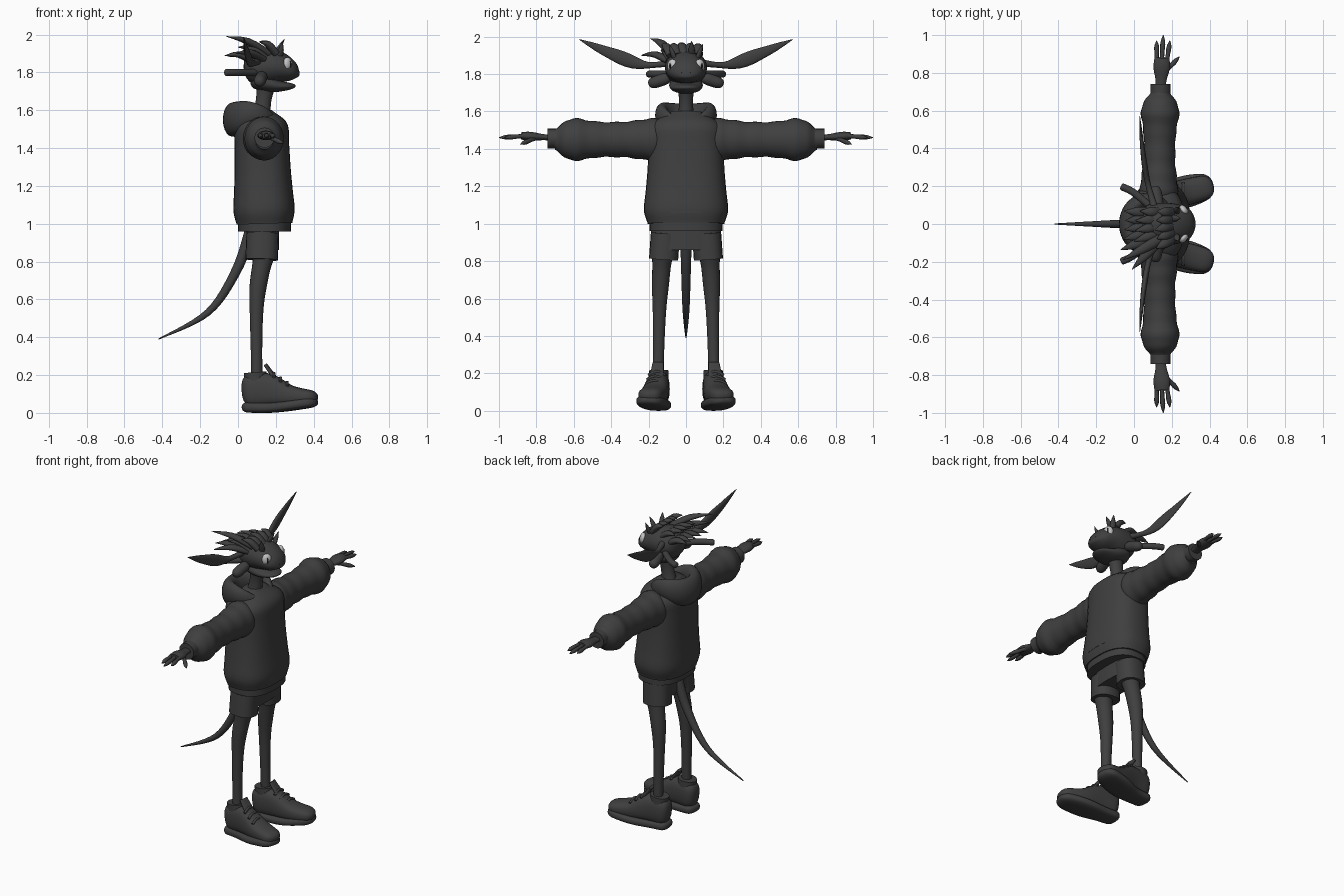
import bpy, bmesh, math, random
from mathutils import Vector, Matrix

default_cube = bpy.data.objects.get("Cube")
if default_cube:
    bpy.data.objects.remove(default_cube, do_unlink=True)


def material(name, grey):
    mat = bpy.data.materials.new(name)
    mat.use_nodes = True
    colour = (grey, grey, grey, 1)
    mat.diffuse_color = colour
    mat.node_tree.nodes["Principled BSDF"].inputs["Base Color"].default_value = colour
    return mat


CHARCOAL = material("charcoal", .05)
PALE = material("pale_eye", .55)
BLACK = material("black_pupil", .01)
FORWARD, SIDE, UP = Matrix.Identity(3)


def finish(name, bm, mat, mirror):
    """Turn the mesh into a smooth-shaded object, mirrored across y if wanted."""
    bmesh.ops.recalc_face_normals(bm, faces=bm.faces)
    mesh = bpy.data.meshes.new(name)
    bm.to_mesh(mesh)
    bm.free()
    mesh.materials.append(mat)
    obj = bpy.data.objects.new(name, mesh)
    bpy.context.collection.objects.link(obj)
    bpy.ops.object.select_all(action='DESELECT')
    obj.select_set(True)
    bpy.context.view_layer.objects.active = obj
    bpy.ops.object.shade_smooth_by_angle(angle=math.radians(50))
    if mirror:
        modifier = obj.modifiers.new("Mirror", 'MIRROR')
        modifier.use_axis = (False, True, False)


def curve(values, t, closed=False):
    """Smooth curve through evenly spaced numbers or points."""
    if isinstance(values, float):
        return values
    count = len(values)
    place = t * (count if closed else count - 1)
    first = int(place) if closed else min(int(place), count - 2)
    f = place - first
    picks = range(first - 1, first + 3)
    p, q, r, s = (values[k % count if closed else max(0, min(k, count - 1))] for k in picks)
    return q + f / 2 * (r - p + f * (2 * p - 5 * q + 4 * r - s + f * (3 * (q - r) + s - p)))


def sweep(name, path, width, depth=None, flat=1, ref=UP, power=2, rounded=0,
          ripple=0, mirror=False, closed=False, sides=20, steps=28):
    """Sweep a rounded section along a path; depth is its half size along ref."""
    path = [Vector(p) for p in path]
    times = [k / steps if closed else (1 - math.cos(math.pi * k / steps)) / 2
             for k in range(steps if closed else steps + 1)]
    spots = [curve(path, t, closed) for t in times]
    last = len(spots) - 1
    bm = bmesh.new()
    rings = []
    for k, t in enumerate(times):
        ahead = spots[(k + 1) % len(spots)] if closed else spots[min(k + 1, last)]
        behind = spots[k - 1] if closed else spots[max(k - 1, 0)]
        along = (ahead - behind).normalized()
        v = (ref - ref.dot(along) * along).normalized()
        u = v.cross(along)
        a = curve(width, t, closed)
        b = curve(depth, t, closed) if depth else a * flat
        scale = 1 + ripple * math.sin(7 * math.tau * t)
        edge = min(t, 1 - t)
        if edge < rounded:
            scale *= math.sqrt(max(0, 1 - (1 - edge / rounded) ** 2))
        ring = []
        for n in range(sides):
            angle = math.tau * n / sides
            c, s = (math.copysign(abs(w) ** (2 / power), w) for w in (math.cos(angle), math.sin(angle)))
            ring.append(bm.verts.new(spots[k] + (u * a * c + v * b * s) * max(scale, .02)))
        rings.append(ring)
    for k in range(len(rings) if closed else last):
        low, high = rings[k], rings[(k + 1) % len(rings)]
        for n in range(sides):
            m = (n + 1) % sides
            bm.faces.new((low[n], low[m], high[m], high[n]))
    if not closed:
        bm.faces.new(rings[0])
        bm.faces.new(rings[-1])
    finish(name, bm, CHARCOAL, mirror)


def ball(name, centre, size, mat, turn):
    bm = bmesh.new()
    bmesh.ops.create_uvsphere(bm, u_segments=20, v_segments=12, radius=1)
    turned = Matrix.Rotation(math.radians(turn), 4, 'Z')
    bm.transform(Matrix.Translation(centre) @ turned @ Matrix.Diagonal((*size, 1)))
    finish(name, bm, mat, True)


def spike(name, base, tip, radius=.028, lift=.02, mirror=False):
    base, tip = Vector(base), Vector(tip)
    middle = (base + tip) / 2 + UP * lift
    sweep(name, [base, middle, tip], (radius, radius * .9, .002), flat=.7,
          mirror=mirror, sides=10, steps=10)


# Hoodie body, hem and pocket
sweep("hoodie_body", [(.14, 0, 1), (.12, 0, 1.6)], (.205, .225, .215, .205, .2, .19, .08),
      flat=.72, ref=FORWARD, power=2.5, sides=32)
sweep("hoodie_hem", [(.14, 0, .96), (.14, 0, 1.02)], .195, flat=.72,
      ref=FORWARD, power=2.5, sides=32, steps=4)
sweep("front_pocket", [(.2, 0, 1.05), (.18, 0, 1.25)], (.15, .12, .08), depth=.1,
      ref=FORWARD, power=3, steps=10)

# Sleeves with soft folds, then cuffs
sweep("sleeve", [(.13, .1, 1.45), (.14, .7, 1.45)], (.1, .1, .085, .085, .1, .05),
      flat=1.12, ripple=.03, mirror=True, sides=28, steps=40)
sweep("cuff", [(.14, .68, 1.455), (.14, .74, 1.455)], .053, mirror=True, steps=4)

# Hood lying around the neck, thickest at the back
turns = [math.tau * k / 10 for k in range(10)]
sweep("hood", [(.085 + .115 * math.cos(a), .13 * math.sin(a),
                1.54 - .01 * math.cos(a) + .04 * math.sin(a) ** 2) for a in turns],
      [.035 - .015 * math.cos(a) for a in turns],
      depth=[.06 - .03 * math.cos(a) for a in turns], closed=True, steps=40)

# Hands: three fanned fingers and a thumb
sweep("palm", [(.14, .72, 1.46), (.15, .88, 1.47)], (.028, .03, .045, .035),
      flat=.55, mirror=True, steps=12)
fingers = [("finger", (.12 + .027 * k, .86, 1.47), (.12 + .035 * k, 1 - .03 * abs(k - 1), 1.46))
           for k in range(3)]
for name, base, tip in fingers + [("thumb", (.16, .8, 1.46), (.24, .885, 1.425))]:
    sweep(name, [base, tip], (.014, .011, .013, .002), mirror=True, sides=10, steps=12)

# Shorts and legs
sweep("shorts_seat", [(.13, 0, .86), (.13, 0, 1)], .187, flat=.46, ref=FORWARD, power=2.6, steps=6)
sweep("shorts_leg", [(.125, .12, .81), (.13, .11, .95)], .078, flat=1.1,
      ref=FORWARD, power=2.4, mirror=True, steps=6)
sweep("leg", [(.14, .125, .85), (.1, .14, .6), (.1, .15, .15)],
      (.06, .05, .045, .035, .03, .03), ref=FORWARD, mirror=True)

# Shoes: sole, upper, collar, tongue and laces
sweep("shoe_sole", [(.02, .14, .03), (.2, .155, .03), (.42, .21, .06)], (.06, .065, .085, .06),
      depth=.028, power=3, rounded=.15, mirror=True, sides=24)
sweep("shoe_upper", [(.02, .14, .11), (.15, .15, .12), (.28, .17, .09), (.42, .205, .08)],
      (.055, .06, .07, .06), depth=(.085, .09, .055, .035), power=2.6,
      rounded=.15, mirror=True, sides=24)
sweep("shoe_collar", [(.095, .145, .15), (.09, .145, .215)], .052, flat=1.15,
      ref=FORWARD, mirror=True, steps=6)
sweep("shoe_tongue", [(.22, .16, .15), (.145, .15, .255)], (.04, .03), flat=.3,
      power=3, mirror=True, steps=8)
for k in range(3):
    top = Vector((.19, .157, .21)) + k * Vector((.035, .008, -.024))
    drop = UP * .02
    sweep("shoe_lace", [top - SIDE * .045 - drop, top, top + SIDE * .045 - drop], .008,
          mirror=True, sides=8, steps=8)

# Tail
sweep("tail", [(.07, 0, .97), (-.01, 0, .75), (-.16, 0, .53), (-.42, 0, .39)],
      (.032, .026, .018, .003), ref=SIDE)

# Neck, head and open jaw
sweep("neck", [(.12, 0, 1.55), (.15, 0, 1.75)], (.05, .037, .05), flat=1.1, ref=FORWARD, steps=12)
sweep("head", [(.03, 0, 1.83), (.2, 0, 1.83), (.325, 0, 1.785)], (.09, .11, .11, .09, .05),
      depth=(.08, .1, .088, .06, .02), rounded=.2, sides=28)
sweep("lower_jaw", [(.07, 0, 1.77), (.2, 0, 1.73), (.305, 0, 1.728)], (.07, .09, .075, .04),
      depth=(.05, .045, .025, .012), rounded=.2)
spike("nostril_bump", (.295, .02, 1.815), (.322, .024, 1.808), .01, .004, mirror=True)

# Eyes with slit pupils
ball("eye", (.262, .073, 1.843), (.021, .03, .037), PALE, turn=38)
ball("pupil", (.277, .085, 1.843), (.004, .006, .017), BLACK, turn=38)

# Long leaf ears, cheek frills and rear horns
sweep("long_ear", [(.11, .08, 1.86), (.07, .23, 1.85), (.045, .4, 1.91), (.03, .57, 1.985)],
      (.02, .015, .015, .01, .002), depth=(.02, .016, .037, .025, .002), mirror=True)
sweep("cheek_frill", [(.13, .08, 1.785), (.11, .2, 1.745)], .032, rounded=.4, mirror=True)
sweep("rear_horn", [(.1, .08, 1.8), (0, .165, 1.8), (-.07, .2, 1.8)], .019, rounded=.1, mirror=True)

# Brow horns, and rows of swept-back hair leaning to the right
spike("brow_horn", (.22, .06, 1.88), (.235, .09, 1.96), .018, lift=0, mirror=True)
spike("crown_horn", (.2, .03, 1.9), (.245, .03, 1.975), .018, lift=0)
random.seed(4)
for row in range(3):
    for column in range(5):
        y = .035 * column - .08
        base = Vector((.2 - .06 * row, y, 1.9 - .02 * row))
        sweep_back = Vector((-.1 - .03 * row, y / 2 - .02, .07 - .02 * row))
        spike("hair_spike", base, base + sweep_back * random.uniform(.75, 1.1))
spike("hair_crest", (.16, -.07, 1.9), (-.06, -.19, 1.99))
spike("hair_side_lock", (.13, -.09, 1.87), (-.01, -.24, 1.9))
